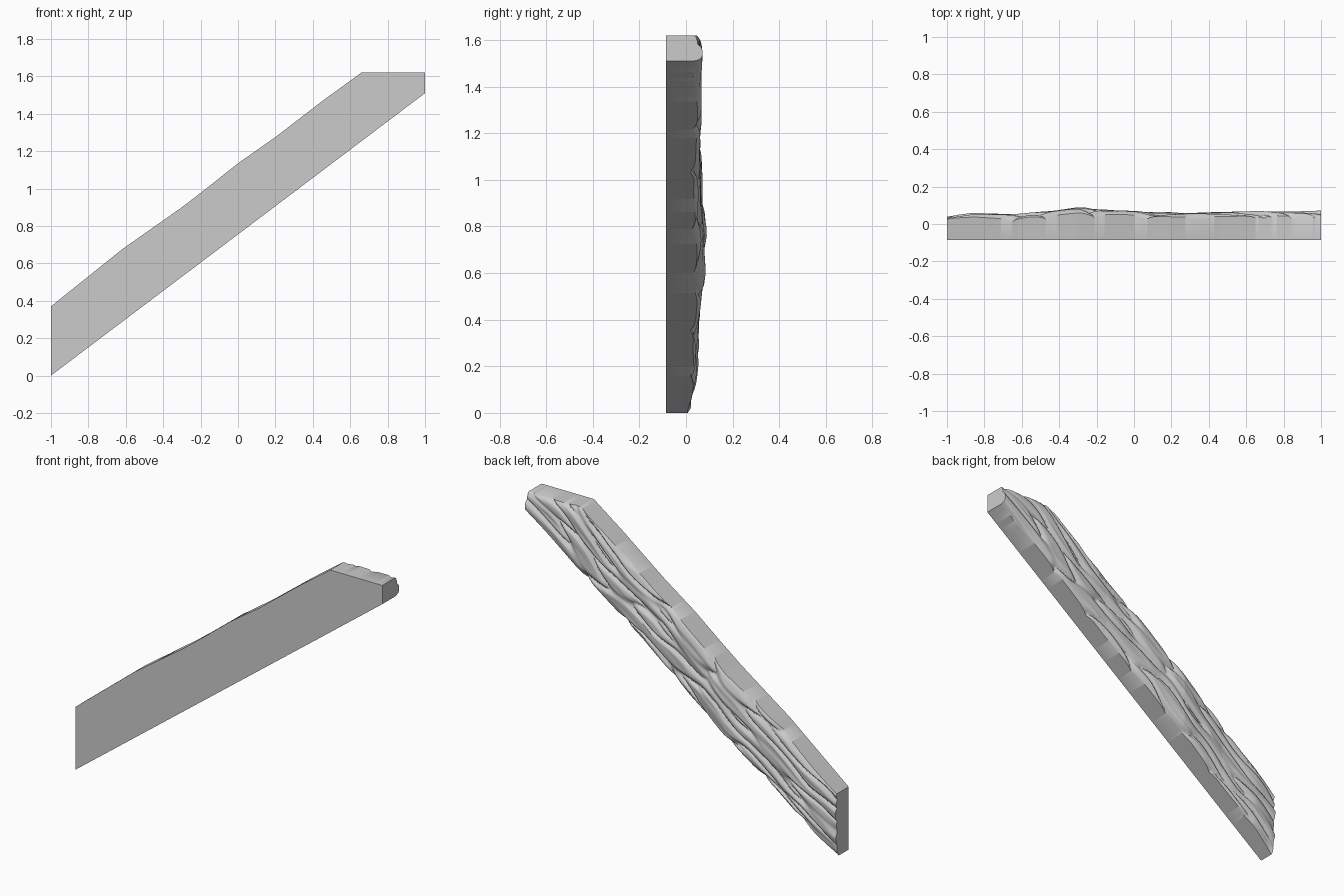
import bpy, bmesh, math
from mathutils import Vector, noise

cube = bpy.data.objects.get("Cube")
if cube:
    bpy.data.objects.remove(cube, do_unlink=True)

COLS, ROWS = 300, 64
FRONT_Y = -0.085
SLOPE = 0.755
CREST = [(-1, .045), (-.85, .058), (-.6, .058), (-.3, .088), (-.1, .076),
         (.05, .07), (.25, .06), (.45, .066), (.7, .07), (1, .068)]
TOP_EDGE = [(-1, .37), (-.62, .675), (-.3, .9), (-.17, 1.0), (0, 1.135),
            (.2, 1.275), (.46, 1.475), (.66, 1.62), (1, 1.62)]


def lerp_profile(points, x):
    for (x0, y0), (x1, y1) in zip(points, points[1:]):
        if x <= x1:
            return y0 + (y1 - y0) * (x - x0) / (x1 - x0)
    return points[-1][1]


def carved_depth(x, z):
    """Back surface: a swelling plank cut by long wandering grooves."""
    along = x * 0.8 + z * 0.6
    across = z * 0.8 - x * 0.6
    across += 0.05 * noise.noise(Vector((along * 2.2, across * 2, 5)))
    grain = noise.noise(Vector((along * 2.6, across * 17, 1)))
    groove = max(0, 1 - abs(grain) * 3.2) ** 2
    fine = noise.noise(Vector((along * 4, across * 42, 9)))
    swell = noise.noise(Vector((along * 3, across * 6, 3)))
    return -0.004 - 0.02 * groove + 0.004 * fine + 0.012 * swell


# Weathered plank: flat front and ends, carved back
bm = bmesh.new()
front, back = [], []
for i in range(COLS + 1):
    x = -1 + 2 * i / COLS
    low, high = SLOPE * (x + 1), lerp_profile(TOP_EDGE, x)
    front.append([bm.verts.new((x, FRONT_Y, z)) for z in (low, high)])
    column = []
    for j in range(ROWS + 1):
        t = j / ROWS
        z = low + (high - low) * t
        rounding = 0.02 * (abs(2 * t - 1) ** 8)
        y = lerp_profile(CREST, x) + carved_depth(x, z) - rounding
        column.append(bm.verts.new((x, y, z)))
    back.append(column)

for i in range(COLS):
    f0, f1, b0, b1 = front[i], front[i + 1], back[i], back[i + 1]
    bm.faces.new((f0[0], f1[0], f1[1], f0[1]))
    bm.faces.new((f0[0], b0[0], b1[0], f1[0]))
    bm.faces.new((f0[1], f1[1], b1[-1], b0[-1]))
    for j in range(ROWS):
        bm.faces.new((b0[j], b0[j + 1], b1[j + 1], b1[j]))
for k in (0, COLS):
    bm.faces.new([front[k][0], front[k][1]] + back[k][::-1])
bmesh.ops.recalc_face_normals(bm, faces=bm.faces)

mesh = bpy.data.meshes.new("wood_plank")
bm.to_mesh(mesh)
bm.free()
plank = bpy.data.objects.new("wood_plank", mesh)
bpy.context.collection.objects.link(plank)

# Plain grey
mat = bpy.data.materials.new("plain_grey")
mat.use_nodes = True
grey = (0.6, 0.6, 0.6, 1)
mat.diffuse_color = grey
mat.node_tree.nodes["Principled BSDF"].inputs["Base Color"].default_value = grey
mesh.materials.append(mat)

bpy.ops.object.select_all(action='DESELECT')
plank.select_set(True)
bpy.context.view_layer.objects.active = plank
bpy.ops.object.shade_smooth_by_angle(angle=math.radians(40))
